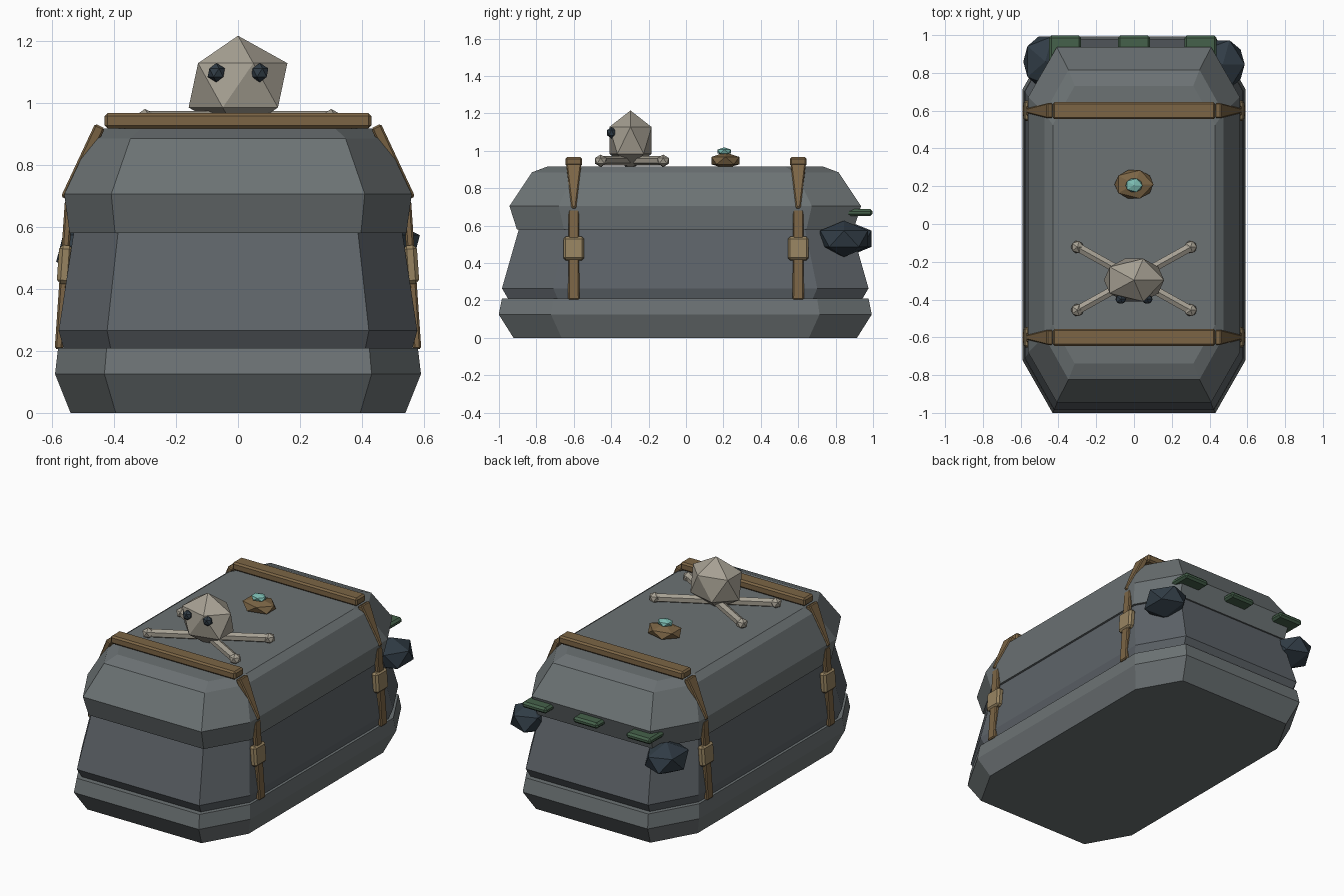
import bpy, bmesh, math
from mathutils import Vector, Matrix

if "Cube" in bpy.data.objects:
    bpy.data.objects.remove(bpy.data.objects["Cube"])


def material(name, rgb):
    m = bpy.data.materials.new(name)
    m.diffuse_color = (*rgb, 1)
    m.use_nodes = True
    m.node_tree.nodes["Principled BSDF"].inputs["Base Color"].default_value = m.diffuse_color
    return m


STONE = material("stone", (0.15, 0.17, 0.175))
BODY = material("dark_stone", (0.11, 0.125, 0.14))
WOOD = material("strap_brown", (0.2, 0.13, 0.06))
BRASS = material("buckle_tan", (0.31, 0.23, 0.12))
BONE = material("bone", (0.38, 0.35, 0.29))
DARK = material("dark_rock", (0.03, 0.045, 0.06))
MOSS = material("moss", (0.06, 0.12, 0.07))
TEAL = material("gem_teal", (0.2, 0.5, 0.44))


def finish(name, bm, mat, bevel=0):
    bmesh.ops.recalc_face_normals(bm, faces=bm.faces)
    me = bpy.data.meshes.new(name)
    bm.to_mesh(me)
    bm.free()
    me.materials.append(mat)
    ob = bpy.data.objects.new(name, me)
    bpy.context.collection.objects.link(ob)
    if bevel:
        mod = ob.modifiers.new("bevel", 'BEVEL')
        mod.width = bevel
        mod.segments = 1
    return ob


def stone_tier(name, rings, mat):
    """Stack of chamfered-rectangle rings: (z, half x, half y)."""
    bm = bmesh.new()
    loops = []
    for z, hx, hy in rings:
        cx, cy = 0.73 * hx, 0.72 * hy
        pts = [(cx, -hy), (hx, -cy), (hx, cy), (cx, hy),
               (-cx, hy), (-hx, cy), (-hx, -cy), (-cx, -hy)]
        loops.append([bm.verts.new((x, y - 0.004, z)) for x, y in pts])
    for a, b in zip(loops, loops[1:]):
        for i in range(8):
            j = (i + 1) % 8
            bm.faces.new((a[i], a[j], b[j], b[i]))
    bm.faces.new(loops[0][::-1])
    bm.faces.new(loops[-1])
    return finish(name, bm, mat)


def box(name, loc, size, mat, bevel=0.01, tilt=0):
    bm = bmesh.new()
    bmesh.ops.create_cube(bm, size=1, matrix=Matrix.Diagonal((*size, 1)))
    ob = finish(name, bm, mat, bevel)
    ob.location = loc
    ob.rotation_euler.y = tilt
    return ob


def plank(name, a, b, width_a, width_b, thick, mat):
    """Tapered strap in an xz plane running from a to b."""
    a, b = Vector(a), Vector(b)
    d = (b - a).normalized()
    n = Vector((d.z, 0, -d.x)) * thick / 2
    bm = bmesh.new()
    ends = []
    for p, w in ((a, width_a), (b, width_b)):
        y = Vector((0, w / 2, 0))
        ends.append([bm.verts.new(p + v) for v in (n + y, n - y, -n - y, -n + y)])
    for i in range(4):
        j = (i + 1) % 4
        bm.faces.new((ends[0][i], ends[0][j], ends[1][j], ends[1][i]))
    bm.faces.new(ends[0])
    bm.faces.new(ends[1])
    return finish(name, bm, mat, 0.006)


def ico(name, loc, radii, mat):
    bm = bmesh.new()
    bmesh.ops.create_icosphere(bm, subdivisions=1, radius=1,
                               matrix=Matrix.Translation(loc) @ Matrix.Diagonal((*radii, 1)))
    return finish(name, bm, mat)


# Stone chest: plinth, body and lid
stone_tier("plinth", [(0, .54, .918), (.125, .59, .997), (.21, .58, .98)], STONE)
stone_tier("body", [(.18, .555, .93), (.265, .578, .98), (.58, .53, .89)], BODY)
stone_tier("lid", [(.58, .543, .90), (.705, .56, .94), (.885, .475, .82), (.917, .43, .735)], STONE)

# Straps over the lid with side pieces and buckles
for y in (-0.6, 0.6):
    box("strap_top", (0, y, .942), (.86, .09, .05), WOOD)
    for s in (-1, 1):
        plank("strap_shoulder", (s * .445, y, .925), (s * .555, y, .69), .08, .025, .035, WOOD)
        plank("strap_side", (s * .545, y, .685), (s * .578, y, .205), .055, .06, .026, WOOD)
        box("buckle", (s * .558, y, .478), (.045, .11, .125), BRASS, .012, -s * .07)

# Skull with eye sockets
ico("skull", (0, -.297, 1.056), (.178, .133, .16), BONE)
for s in (-1, 1):
    ico("eye_socket", (s * .07, -.398, 1.097), (.031, .028, .031), DARK)

# Crossed bones
for s in (-1, 1):
    ends = [Vector((-.3 * s, -.122, .947)), Vector((.3 * s, -.456, .947))]
    d = ends[1] - ends[0]
    bm = bmesh.new()
    rot = d.to_track_quat('Z', 'Y').to_matrix().to_4x4()
    bmesh.ops.create_cone(bm, cap_ends=True, segments=6, radius1=.026, radius2=.026, depth=d.length,
                          matrix=Matrix.Translation((ends[0] + ends[1]) / 2) @ rot)
    finish("crossbone", bm, BONE)
    for e in ends:
        ico("bone_knob", e, (.037, .037, .033), BONE)

# Jewel in its setting
ico("jewel_setting", (0, .21, .948), (.115, .088, .044), WOOD)
ico("jewel", (0, .205, .997), (.05, .042, .022), TEAL)

# Boulders and moss at the back
ico("boulder_right", (.47, .845, .53), (.13, .15, .097), DARK)
ico("boulder_left", (-.47, .86, .53), (.13, .155, .097), DARK)
for x in (-.365, 0, .352):
    box("moss_pad", (x, .925, .67), (.17, .145, .037), MOSS, .012)
